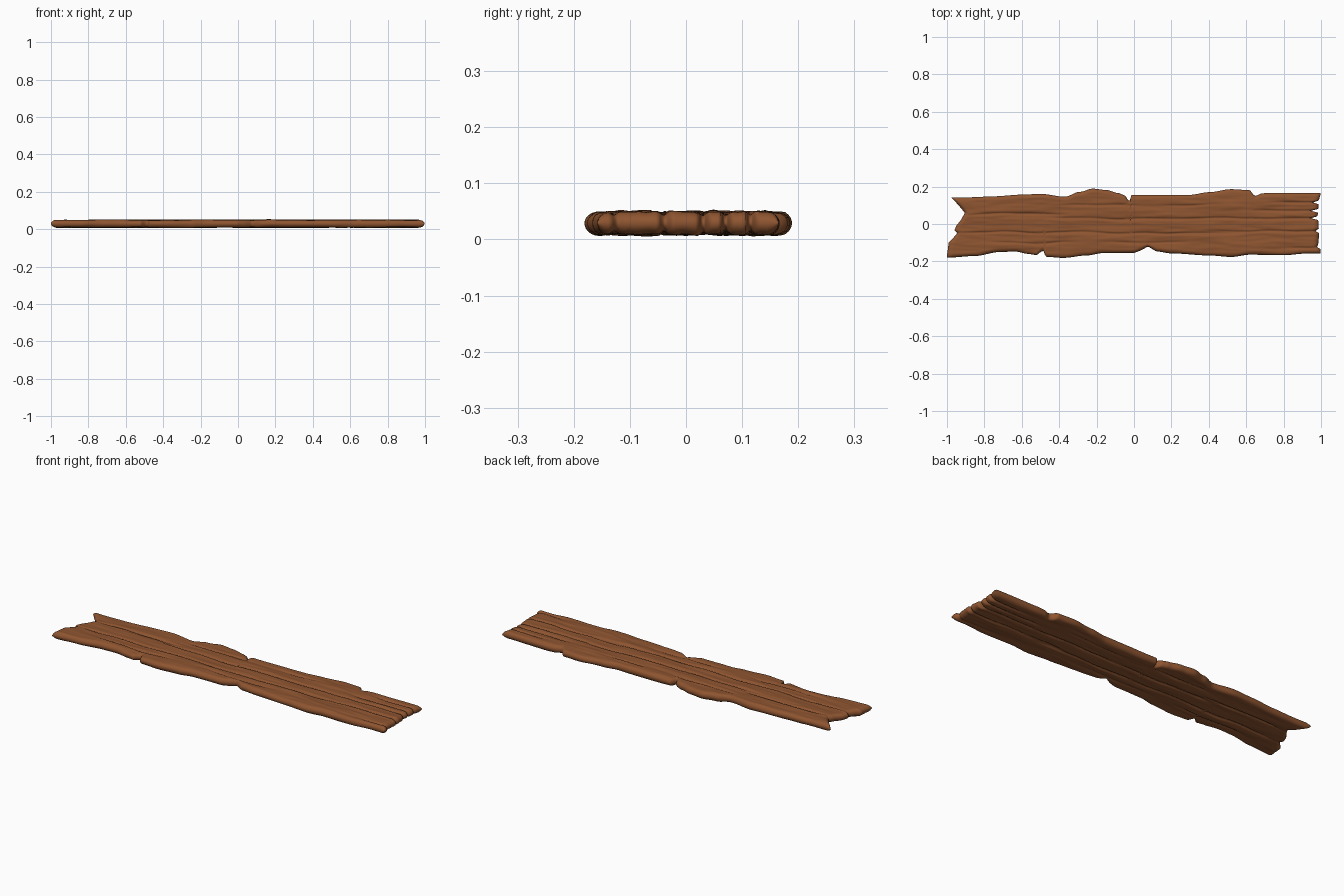
import bpy, bmesh, math
from mathutils import Vector, noise

if "Cube" in bpy.data.objects:
    bpy.data.objects.remove(bpy.data.objects["Cube"])

# Outline profiles: long edges as (x, y), broken ends as (y, x)
BACK = [(-1, .143), (-.87, .143), (-.75, .148), (-.6, .157), (-.5, .161), (-.37, .146), (-.29, .172),
        (-.22, .189), (-.15, .182), (-.08, .165), (-.045, .15), (-.032, .125), (-.022, .125),
        (-.014, .156), (.3, .156), (.4, .17), (.52, .186), (.62, .181), (.64, .155), (.652, .15),
        (.68, .163), (.72, .167), (1, .165)]
FRONT = [(-1, -.18), (-.85, -.171), (-.72, -.15), (-.64, -.147), (-.56, -.16), (-.52, -.167), (-.5, -.15),
         (-.482, -.142), (-.474, -.175), (-.38, -.181), (-.25, -.168), (-.17, -.156), (0, -.155),
         (.04, -.14), (.075, -.12), (.12, -.147), (.2, -.157), (.4, -.168), (.52, -.176), (.62, -.164),
         (.8, -.167), (.92, -.158), (1, -.158)]
LEFT = [(-.18, -1), (-.1, -.992), (-.085, -.975), (-.05, -.945), (-.035, -.96), (-.01, -.95), (.02, -.925),
        (.058, -.904), (.1, -.938), (.143, -.977)]
RIGHT = [(-.16, .998), (-.135, .996), (-.125, .978), (-.11, .985), (-.05, .99), (-.04, .97), (-.025, .988),
         (.02, .985), (.03, .945), (.04, .98), (.06, .985), (.07, .945), (.08, .985), (.105, .988),
         (.115, .955), (.125, .988), (.16, .998)]
# Grain cracks: start x, end x, y, wobble, depth
CRACKS = [(-.96, .0, -.045, .012, .007), (-.92, -.35, .055, .01, .008), (-.5, .2, .03, .012, .007),
          (-.1, .6, -.05, .012, .008), (.1, 1.1, .03, .008, .007), (.35, 1.1, -.04, .009, .007),
          (.6, 1.1, .07, .004, .007), (.7, 1.1, .115, .004, .007), (.75, 1.1, -.128, .004, .005),
          (-.8, -.3, -.1, .01, .006), (-.45, .05, .1, .01, .006), (.1, .5, .1, .01, .005),
          (-.2, .3, -.1, .008, .005)]


def curve(points, t):
    """Smoothly interpolated profile."""
    if t <= points[0][0]:
        return points[0][1]
    for (a, p), (b, q) in zip(points, points[1:]):
        if t <= b:
            s = (t - a) / (b - a)
            return p + (q - p) * s * s * (3 - 2 * s) if b - a > .05 else p + (q - p) * s
    return points[-1][1]


def spaced(edge, n):
    """0..1 samples, denser towards both ends for the rounded rim."""
    a = edge[-1]
    mid = [a + (1 - 2 * a) * i / n for i in range(1, n)]
    return edge + mid + [1 - e for e in reversed(edge)]


def rim(d, r):
    return math.sqrt(max(0, 1 - (1 - min(d / r, 1)) ** 2))


def grain(x, y, side):
    """Long wood ripples with carved cracks."""
    g = .0045 * noise.noise(Vector((x * 3, y * 22, side * 5)))
    g += .002 * noise.noise(Vector((x * 9, y * 60, side * 9 + 3)))
    for k, (a, b, cy, w, depth) in enumerate(CRACKS):
        if a < x < b:
            yc = cy + w * noise.noise(Vector((x * 5, k * 7.3, 0))) * min(1, (1.1 - x) * 3)
            fade = min(1, (x - a) / .12, (b - x) / .12)
            g -= depth * fade * math.exp(-((y - yc) / .006) ** 2)
    return g


us = spaced([0, .0004, .0015, .0035, .007, .012], 270)
vs = spaced([0, .002, .008, .018, .035, .06], 64)
bm = bmesh.new()
top, bottom = [], []
for u in us:
    tr, br = [], []
    for v in vs:
        xl = curve(LEFT, -.18 + .323 * v)
        xr = curve(RIGHT, -.16 + .325 * v)
        x = -1 + 2 * u
        x += (xl + 1) * max(0, 1 - u / .12) + (xr - 1) * max(0, 1 - (1 - u) / .08)
        y0, y1 = curve(FRONT, x), curve(BACK, x)
        y = y0 + (y1 - y0) * v
        dy = min(v, 1 - v) * (y1 - y0)
        dx = min(x - xl, xr - x)
        f = rim(dx, .025) * rim(dy, .02)
        border = u in (us[0], us[-1]) or v in (vs[0], vs[-1])
        zc = .029
        tv = bm.verts.new((x, y, zc + f * (.02 + grain(x, y, 0))))
        tr.append(tv)
        br.append(tv if border else bm.verts.new((x, y, zc - f * (.02 + grain(x, y, 1)))))
    top.append(tr)
    bottom.append(br)

# Skin both faces, sharing the rim vertices
for i in range(len(us) - 1):
    for j in range(len(vs) - 1):
        for g, flip in ((top, False), (bottom, True)):
            q = [g[i][j], g[i + 1][j], g[i + 1][j + 1], g[i][j + 1]]
            bm.faces.new(q[::-1] if flip else q)
for f in bm.faces:
    f.smooth = True

me = bpy.data.meshes.new("wood_plank")
bm.to_mesh(me)
bm.free()
plank = bpy.data.objects.new("wood_plank", me)
bpy.context.collection.objects.link(plank)
mat = bpy.data.materials.new("brown_wood")
mat.diffuse_color = (.27, .09, .03, 1)
mat.use_nodes = True
mat.node_tree.nodes["Principled BSDF"].inputs["Base Color"].default_value = mat.diffuse_color
me.materials.append(mat)
